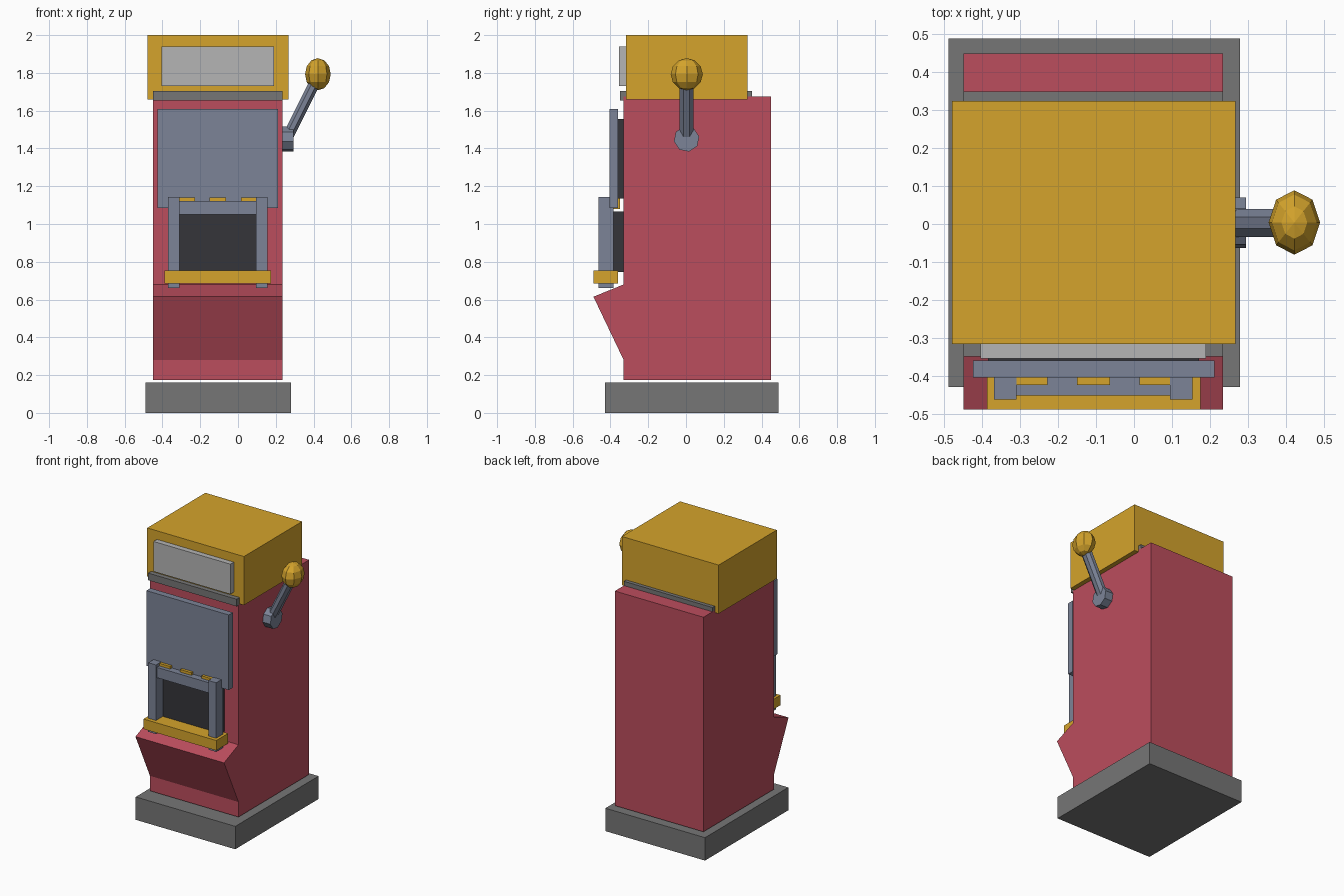
import bpy, bmesh
from math import radians, pi
from mathutils import Matrix, Vector

if "Cube" in bpy.data.objects:
    bpy.data.objects.remove(bpy.data.objects["Cube"])


def material(name, rgb):
    m = bpy.data.materials.new(name)
    m.diffuse_color = (*rgb, 1)
    m.use_nodes = True
    m.node_tree.nodes["Principled BSDF"].inputs["Base Color"].default_value = m.diffuse_color
    return m


RED = material("red", (0.50, 0.075, 0.11))
GOLD = material("gold", (0.66, 0.37, 0.025))
SLATE = material("slate", (0.20, 0.23, 0.31))
DARK = material("dark", (0.035, 0.035, 0.042))
GREY = material("grey", (0.18, 0.18, 0.18))
PALE = material("pale", (0.46, 0.46, 0.46))


def finish(name, bm, mat):
    bmesh.ops.recalc_face_normals(bm, faces=bm.faces)
    me = bpy.data.meshes.new(name)
    bm.to_mesh(me)
    bm.free()
    me.materials.append(mat)
    ob = bpy.data.objects.new(name, me)
    bpy.context.collection.objects.link(ob)
    return ob


def box(name, x, y, z, mat):
    """Box given by its (min, max) range on each axis."""
    bm = bmesh.new()
    size = [r[1] - r[0] for r in (x, y, z)]
    mid = [(r[0] + r[1]) / 2 for r in (x, y, z)]
    bmesh.ops.create_cube(bm, size=1, matrix=Matrix.Translation(mid) @ Matrix.Diagonal((*size, 1)))
    return finish(name, bm, mat)


def rod(name, a, b, radius, sides, mat, squash=1.0, spin=0.0):
    """Faceted cylinder from a to b in the xz plane, squashed across that plane."""
    a, b = Vector(a), Vector(b)
    d = b - a
    bm = bmesh.new()
    turn = Matrix.Rotation(Vector((0, 0, 1)).angle(d), 4, 'Y')
    m = Matrix.Translation((a + b) / 2) @ turn @ Matrix.Diagonal((squash, 1, 1, 1)) @ Matrix.Rotation(spin, 4, 'Z')
    bmesh.ops.create_cone(bm, cap_ends=True, segments=sides, radius1=radius, radius2=radius,
                          depth=d.length, matrix=m)
    return finish(name, bm, mat)


# Plinth
box("plinth", (-0.49, 0.28), (-0.43, 0.49), (0, 0.16), GREY)

# Cabinet: side profile (y, z) pulled across x
profile = [(-0.33, 0.175), (-0.33, 0.28), (-0.49, 0.615), (-0.33, 0.68),
           (-0.33, 1.675), (0.45, 1.675), (0.45, 0.175)]
bm = bmesh.new()
face = bm.faces.new([bm.verts.new((-0.45, y, z)) for y, z in profile])
ext = bmesh.ops.extrude_face_region(bm, geom=[face])
bmesh.ops.translate(bm, vec=(0.685, 0, 0),
                    verts=[v for v in ext["geom"] if isinstance(v, bmesh.types.BMVert)])
finish("cabinet", bm, RED)

# Top sign
box("neck", (-0.45, 0.235), (-0.35, 0.35), (1.655, 1.705), GREY)
box("top_box", (-0.48, 0.268), (-0.317, 0.325), (1.66, 2.0), GOLD)
box("sign_panel", (-0.405, 0.19), (-0.355, -0.31), (1.73, 1.94), PALE)

# Upper display
box("upper_backing", (-0.385, 0.172), (-0.36, -0.325), (1.135, 1.555), DARK)
box("upper_panel", (-0.425, 0.212), (-0.405, -0.36), (1.085, 1.61), SLATE)

# Lower display with frame, ledge and buttons
box("lower_screen", (-0.34, 0.125), (-0.388, -0.325), (0.745, 1.065), DARK)
for side, x in (("left", -0.37), ("right", 0.095)):
    box(f"frame_post_{side}", (x, x + 0.06), (-0.463, -0.385), (0.66, 1.143), SLATE)
box("frame_top_bar", (-0.315, 0.10), (-0.452, -0.385), (1.05, 1.122), SLATE)
box("ledge", (-0.388, 0.175), (-0.49, -0.36), (0.685, 0.755), GOLD)
for i, x in enumerate((-0.315, -0.15, 0.015)):
    box(f"button_{i + 1}", (x, x + 0.087), (-0.425, -0.35), (1.08, 1.14), GOLD)

# Lever: hub, arm and knob
rod("lever_hub", (0.225, 0.003, 1.45), (0.295, 0.003, 1.45), 0.068, 8, SLATE, spin=pi / 16)
rod("lever_arm", (0.26, 0.003, 1.455), (0.415, 0.003, 1.765), 0.04, 8, SLATE,
    squash=0.78, spin=radians(22.5))
bm = bmesh.new()
bmesh.ops.create_uvsphere(bm, u_segments=8, v_segments=6, radius=0.085,
                          matrix=Matrix.Translation((0.423, 0.004, 1.793)) @ Matrix.Diagonal((0.8, 1, 1, 1)))
finish("lever_knob", bm, GOLD)
